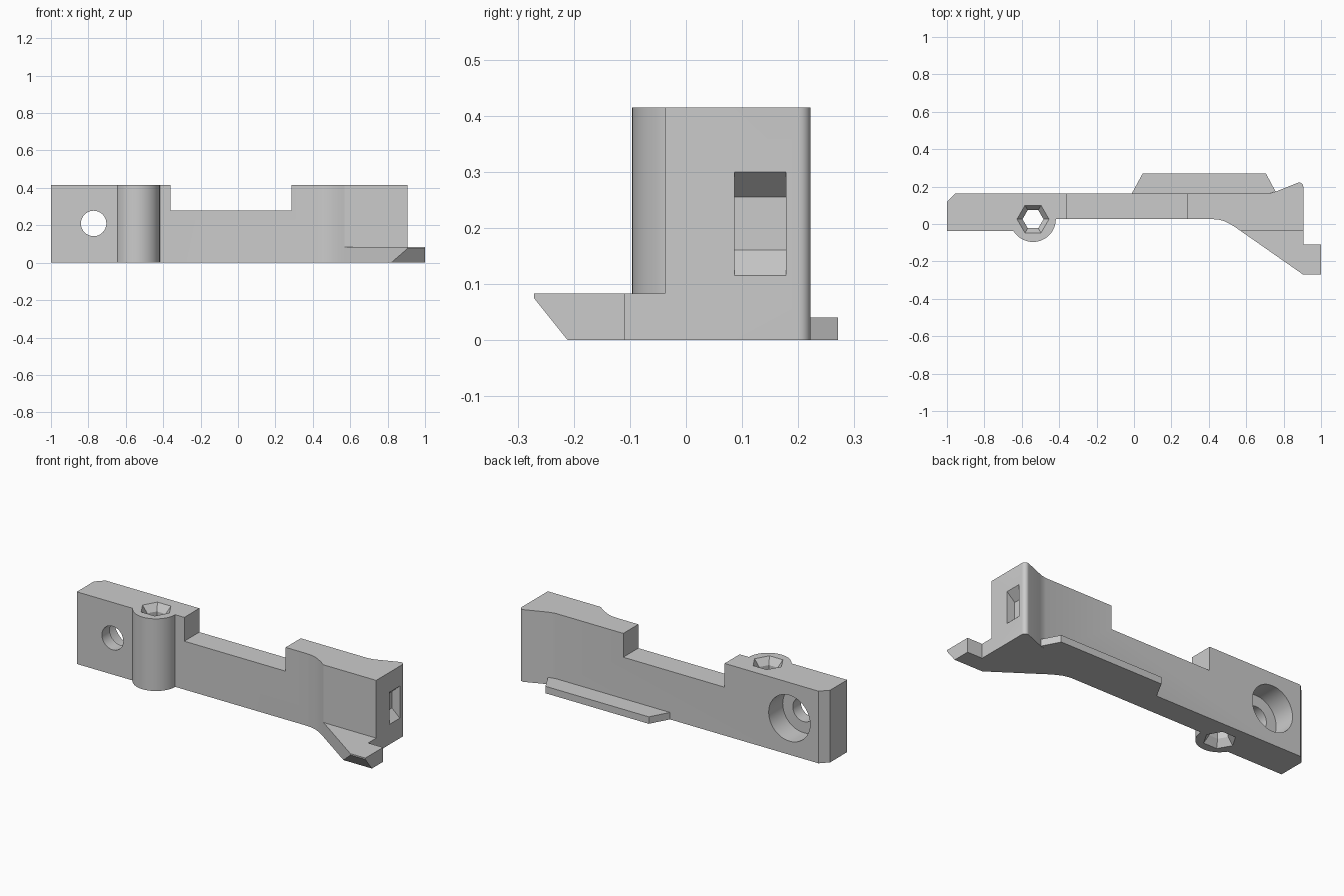
import bpy, bmesh
from math import sin, cos, pi, radians
from mathutils import Vector

cube = bpy.data.objects.get("Cube")
if cube:
    bpy.data.objects.remove(cube, do_unlink=True)

grey = bpy.data.materials.new("plain_grey")
grey.use_nodes = True
colour = (0.6, 0.6, 0.6, 1)
grey.diffuse_color = colour
grey.node_tree.nodes["Principled BSDF"].inputs["Base Color"].default_value = colour


def loft(name, rings):
    """Closed solid through rings that have equal point counts."""
    bm = bmesh.new()
    loops = [[bm.verts.new(p) for p in ring] for ring in rings]
    n = len(loops[0])
    for a, b in zip(loops, loops[1:]):
        for i in range(n):
            j = (i + 1) % n
            bm.faces.new((a[i], a[j], b[j], b[i]))
    bm.faces.new(loops[0][::-1])
    bm.faces.new(loops[-1])
    bmesh.ops.recalc_face_normals(bm, faces=bm.faces)
    mesh = bpy.data.meshes.new(name)
    bm.to_mesh(mesh)
    bm.free()
    mesh.materials.append(grey)
    ob = bpy.data.objects.new(name, mesh)
    bpy.context.collection.objects.link(ob)
    return ob


def prism(name, outline, z0, z1):
    return loft(name, [[(x, y, z) for x, y in outline] for z in (z0, z1)])


def circle(cx, cy, r, n, start=0, end=2 * pi, closed=True):
    steps = n if closed else n - 1
    return [(cx + r * cos(start + (end - start) * i / steps),
             cy + r * sin(start + (end - start) * i / steps)) for i in range(n)]


def cut(target, cutter):
    cutter.hide_render = True
    mod = target.modifiers.new("cut", 'BOOLEAN')
    mod.operation = 'DIFFERENCE'
    mod.solver = 'EXACT'
    mod.object = cutter
    bpy.ops.object.select_all(action='DESELECT')
    bpy.context.view_layer.objects.active = target
    target.select_set(True)
    bpy.ops.object.modifier_apply(modifier=mod.name)
    bpy.data.objects.remove(cutter, do_unlink=True)


TOP, FRONT, BAR_FRONT, BACK, END = 0.415, -0.037, 0.026, 0.163, 0.905
BOSS_X, BOSS_R = -0.54, 0.122
HOLE_X, HOLE_Z = -0.772, 0.21

# Main body: end block, round boss, bar, curved shoulder and flared end
outline = [(-1, 0.118), (-1, FRONT)]
outline += circle(BOSS_X, BAR_FRONT, BOSS_R, 28, radians(211), 2 * pi, False)
outline += [(0.42, BAR_FRONT), (0.45, 0.024), (0.48, 0.016), (0.51, 0.002),
            (0.54, -0.016), (0.57, FRONT), (END, FRONT)]
outline += circle(0.884, 0.201, 0.021, 8, 0, radians(110), False)
outline += [(0.765, 0.176), (0.745, 0.169), (0.715, BACK), (-0.957, BACK)]
body = prism("bracket_body", outline, 0, TOP)

# Lowered middle of the bar
cut(body, prism("notch_cutter", [(-0.36, -0.3), (0.285, -0.3), (0.285, 0.4), (-0.36, 0.4)],
                0.278, 0.6))

# Screw hole with a wide counterbore at the back
for name, r, y0, y1 in (("screw_cutter", 0.068, -0.3, 0.1),
                        ("counterbore_cutter", 0.132, 0.035, 0.3)):
    ring = circle(HOLE_X, HOLE_Z, r, 48)
    cut(body, loft(name, [[(x, y, z) for x, z in ring] for y in (y0, y1)]))

# Six-sided hole through the boss, flared at both mouths
levels = ((-0.04, 0.115), (0.04, 0.056), (TOP - 0.04, 0.056), (TOP + 0.04, 0.115))
cut(body, loft("hex_cutter", [[(x, y, z) for x, y in circle(BOSS_X, BAR_FRONT, r, 6)]
                              for z, r in levels]))

# Tapered slot in the flared end
slot = []
for x, z0, z1 in ((END + 0.05, 0.07, 0.345), (END - 0.05, 0.161, 0.255)):
    slot.append([(x, 0.086, z0), (x, 0.178, z0), (x, 0.178, z1), (x, 0.086, z1)])
cut(body, loft("slot_cutter", slot))

# Low front foot with an undercut tip
foot = prism("front_foot", [(0.57, FRONT), (END, -0.271), (1, -0.271), (1, -0.11),
                            (END, -0.11), (END, FRONT)], 0, 0.083)
bm = bmesh.new()
bm.from_mesh(foot.data)
found = bmesh.ops.bisect_plane(bm, geom=bm.verts[:] + bm.edges[:] + bm.faces[:],
                               plane_co=Vector((0, -0.211, 0)),
                               plane_no=Vector((0, -0.075, -0.06)), clear_outer=True)
edges = [e for e in found["geom_cut"] if isinstance(e, bmesh.types.BMEdge)]
bmesh.ops.holes_fill(bm, edges=edges)
bmesh.ops.recalc_face_normals(bm, faces=bm.faces)
bm.to_mesh(foot.data)
bm.free()

# Thin ledge along the bottom of the back
ledge = prism("back_ledge", [(-0.012, BACK), (0.047, 0.271), (0.705, 0.271),
                             (0.757, 0.173), (0.715, BACK)], 0, 0.04)

# Smooth the round surfaces, keep hard edges
bpy.ops.object.select_all(action='DESELECT')
for ob in (body, foot, ledge):
    ob.select_set(True)
bpy.context.view_layer.objects.active = body
bpy.ops.object.shade_smooth_by_angle(angle=radians(25))
